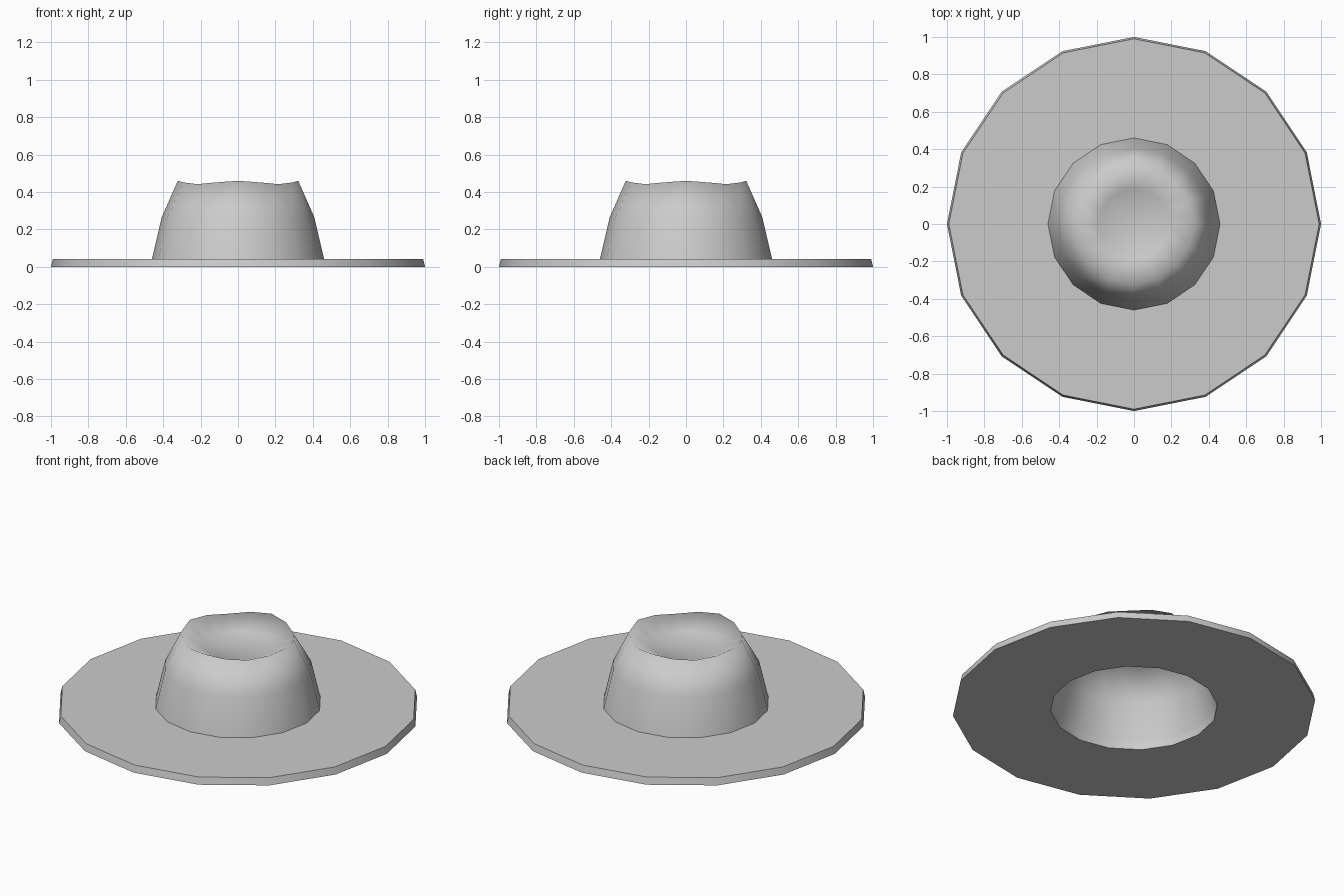
import bpy, bmesh, math

if "Cube" in bpy.data.objects:
    bpy.data.objects.remove(bpy.data.objects["Cube"])

SIDES = 16


def lathe(name, rings, centre_z=None, closed=False):
    """Skin rings around z; each ring gives (radius, z) for an angle."""
    bm = bmesh.new()
    loops = []
    for ring in rings:
        loop = []
        for i in range(SIDES):
            a = 2 * math.pi * i / SIDES
            r, z = ring(a)
            loop.append(bm.verts.new((r * math.cos(a), r * math.sin(a), z)))
        loops.append(loop)
    pairs = list(zip(loops, loops[1:]))
    if closed:
        pairs.append((loops[-1], loops[0]))
    for lo, hi in pairs:
        for i in range(SIDES):
            j = (i + 1) % SIDES
            bm.faces.new((lo[i], lo[j], hi[j], hi[i]))
    if centre_z is not None:
        c = bm.verts.new((0, 0, centre_z))
        for i in range(SIDES):
            bm.faces.new((loops[-1][i], loops[-1][(i + 1) % SIDES], c))
    mesh = bpy.data.meshes.new(name)
    bm.to_mesh(mesh)
    bm.free()
    ob = bpy.data.objects.new(name, mesh)
    bpy.context.collection.objects.link(ob)
    return ob


def flat(r, z):
    return lambda a: (r, z)


def wavy(r, z, dr, dz):
    """Ring that dips in and down at the four diagonals."""
    def ring(a):
        w = (1 - math.cos(4 * a)) / 2
        return r - dr * w, z - dz * w
    return ring


# Brim: thick flat ring with a head opening
brim = lathe("brim", [flat(0.46, 0), flat(1.0, 0), flat(0.99, 0.042),
                      flat(0.46, 0.042)], closed=True)

# Crown: tapering shell with a wavy rim and dented top
crown = lathe("crown", [flat(0.46, 0.042), flat(0.408, 0.265),
                        wavy(0.322, 0.46, 0.015, 0.018),
                        flat(0.19, 0.39)], centre_z=0.375)
crown.data.polygons.foreach_set("use_smooth", [True] * len(crown.data.polygons))

# Smooth brim sides, sharp brim edges
bpy.ops.object.select_all(action='DESELECT')
brim.select_set(True)
bpy.context.view_layer.objects.active = brim
bpy.ops.object.shade_smooth_by_angle(angle=math.radians(35))
